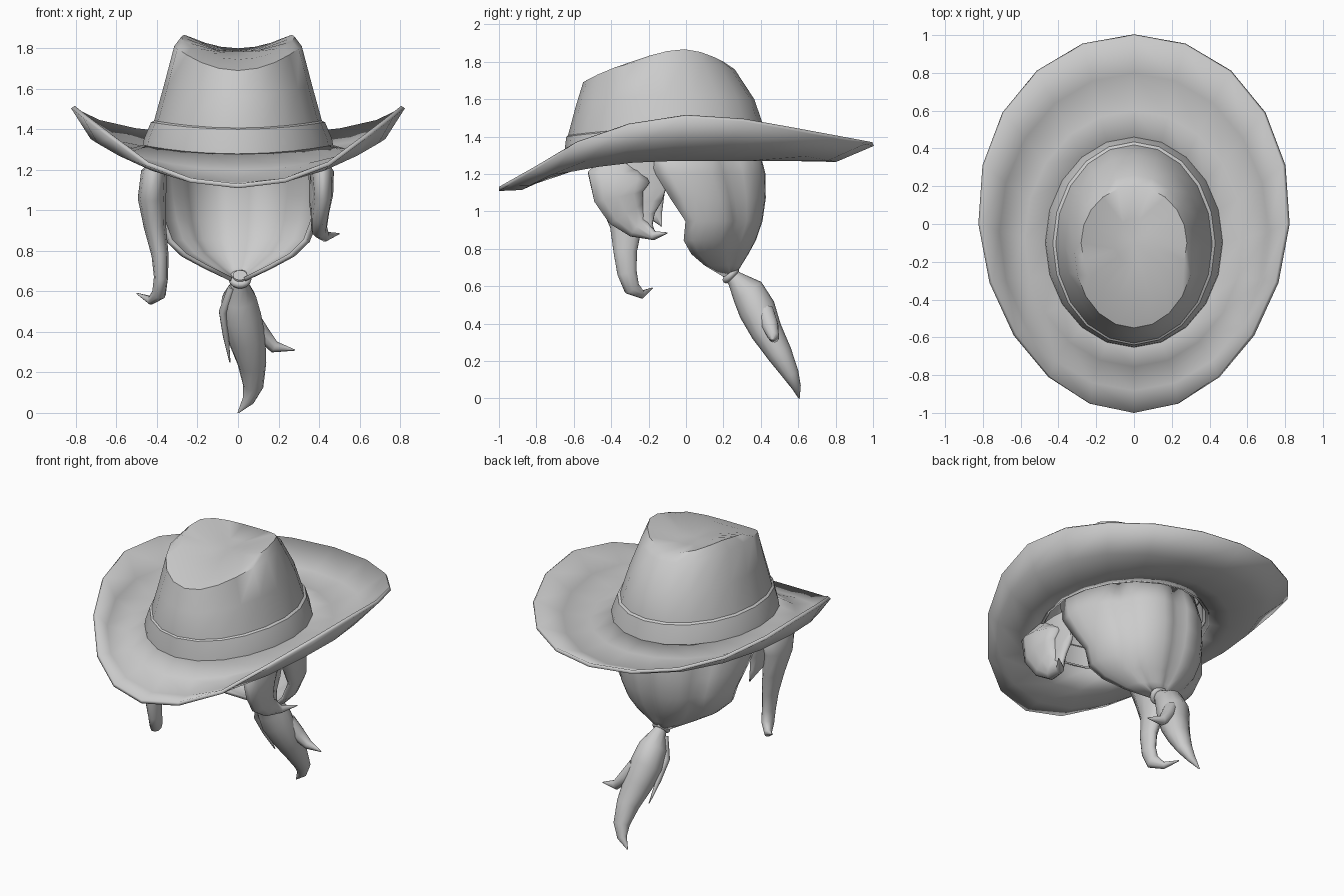
import bpy, math
from mathutils import Vector

if "Cube" in bpy.data.objects:
    bpy.data.objects.remove(bpy.data.objects["Cube"], do_unlink=True)

grey = bpy.data.materials.new("plain grey")
grey.use_nodes = True
grey.diffuse_color = (0.6, 0.6, 0.6, 1)
grey.node_tree.nodes["Principled BSDF"].inputs["Base Color"].default_value = grey.diffuse_color
N = 20


def loft(name, rings, closed=True, cap_end=False, cap_start=False, angle=50, thick=0):
    """Skin a stack of equally long point rings."""
    n = len(rings[0])
    verts = [p for ring in rings for p in ring]
    faces = []
    for r in range(len(rings) - 1):
        for i in range(n if closed else n - 1):
            j = (i + 1) % n
            faces.append((r * n + i, r * n + j, (r + 1) * n + j, (r + 1) * n + i))
    for use, row in ((cap_start, 0), (cap_end, len(rings) - 1)):
        if use:
            centre = sum((Vector(p) for p in rings[row]), Vector()) / n
            verts.append(centre)
            for i in range(n):
                a, b = row * n + i, row * n + (i + 1) % n
                faces.append((a, b, len(verts) - 1) if row else (b, a, len(verts) - 1))
    mesh = bpy.data.meshes.new(name)
    mesh.from_pydata(verts, [], faces)
    mesh.materials.append(grey)
    obj = bpy.data.objects.new(name, mesh)
    bpy.context.collection.objects.link(obj)
    bpy.ops.object.select_all(action='DESELECT')
    obj.select_set(True)
    bpy.context.view_layer.objects.active = obj
    bpy.ops.object.mode_set(mode='EDIT')
    bpy.ops.mesh.select_all(action='SELECT')
    bpy.ops.mesh.normals_make_consistent(inside=False)
    bpy.ops.object.mode_set(mode='OBJECT')
    bpy.ops.object.shade_smooth_by_angle(angle=math.radians(angle))
    if thick:
        mod = obj.modifiers.new("thickness", 'SOLIDIFY')
        mod.thickness = thick
        mod.offset = 0
    return obj


def oval(rx, front, back, side_z, front_z, back_z, power=2, peak=0):
    """Egg ring whose height varies from front to side to back."""
    ring = []
    for i in range(N):
        t = 2 * math.pi * i / N
        s = math.sin(t)
        end = front_z if s < peak else back_z
        u = abs(s - peak) / (1 + peak if s < peak else 1 - peak)
        ring.append((rx * math.cos(t), (front + back) / 2 + (back - front) / 2 * s,
                     side_z + (end - side_z) * u ** power))
    return ring


def interp(table, v):
    for (a, za), (b, zb) in zip(table, table[1:]):
        if v <= b:
            return za + (zb - za) * (v - a) / (b - a)
    return table[-1][1]


# Brim: egg outline, sides rolled up, front dipped
edge_z = [(-1, 1.12), (-.8, 1.235), (-.6, 1.36), (-.4, 1.44), (-.2, 1.49),
          (0, 1.51), (.3, 1.49), (.6, 1.435), (1, 1.36)]
rim = []
for k in range(N):
    t = 2 * math.pi * k / N
    y = math.sin(t)
    rim.append((.815 * math.cos(t) * (1 + .08 * y), y, interp(edge_z, y)))
base = oval(.455, -.64, .445, 1.315, 1.275, 1.31)
inner = oval(.58, -.75, .6, 1.28, 1.19, 1.28)
outer = oval(.72, -.88, .8, 1.36, 1.125, 1.275)
loft("hat_brim", [base, inner, outer, rim], thick=.022)

# Crown with a creased, sloping top
loft("hat_crown", [
    oval(.44, -.63, .43, 1.32, 1.28, 1.32),
    oval(.415, -.63, .42, 1.44, 1.41, 1.44),
    oval(.365, -.59, .365, 1.62, 1.56, 1.6),
    oval(.315, -.55, .26, 1.81, 1.69, 1.76),
    oval(.28, -.40, .2, 1.867, 1.745, 1.80, 1.7, .3),
    oval(.1, -.22, .03, 1.79, 1.77, 1.785)], cap_end=True, angle=42)

# Hat band
loft("hat_band", [
    oval(.475, -.655, .465, 1.29, 1.25, 1.29),
    oval(.465, -.65, .455, 1.35, 1.32, 1.35),
    oval(.43, -.64, .435, 1.435, 1.40, 1.435),
    oval(.41, -.625, .415, 1.445, 1.41, 1.445)], angle=40)

# Back hair: pleated open shell gathered into the tie
hair_rows = []
for z, rx, front, back in [(1.36, .41, -.22, .39), (1.2, .435, -.16, .43),
                           (1.07, .42, -.08, .43), (.95, .395, 0, .41),
                           (.85, .355, -.01, .375), (.78, .28, .03, .335),
                           (.72, .165, .1, .295), (.66, .035, .2, .255)]:
    row = []
    for i in range(25):
        a = math.pi * (i / 24 - .5)
        pleat = 1 - .07 * (1 - abs(math.sin(4 * a))) ** 2
        row.append((rx * math.sin(a) * pleat, front + (back - front) * math.cos(a) * pleat, z))
    hair_rows.append(row)
loft("back_hair", hair_rows, closed=False, angle=60, thick=.02)


def strand(name, path, sides=10):
    """Tapered tube; each path entry is x, y, z, half width, half depth."""
    pts = [Vector(p[:3]) for p in path]
    rings = []
    for i, p in enumerate(path):
        tan = (pts[min(i + 1, len(pts) - 1)] - pts[max(i - 1, 0)]).normalized()
        deep = tan.cross(Vector((1, 0, 0))).normalized()
        wide = deep.cross(tan)
        rings.append([pts[i] + wide * p[3] * math.cos(2 * math.pi * k / sides)
                      + deep * p[4] * math.sin(2 * math.pi * k / sides) for k in range(sides)])
    return loft(name, rings, cap_start=True, cap_end=True, angle=70)


# Face locks
strand("left_lock", [(.38, -.33, 1.25, .03, .12), (.415, -.36, 1.18, .06, .175),
                     (.42, -.36, 1.08, .05, .14), (.405, -.32, .99, .045, .11),
                     (.4, -.26, .915, .04, .065), (.43, -.17, .87, .025, .025),
                     (.5, -.1, .885, .003, .003)])
strand("right_lock", [(-.38, -.33, 1.25, .03, .12), (-.415, -.35, 1.18, .065, .175),
                      (-.425, -.34, 1.06, .07, .13), (-.41, -.32, .92, .055, .09),
                      (-.385, -.325, .78, .042, .065), (-.38, -.315, .67, .035, .055),
                      (-.39, -.29, .59, .035, .045), (-.43, -.235, .555, .022, .022),
                      (-.5, -.18, .59, .003, .003)])
strand("right_tuft", [(-.38, -.24, 1.27, .035, .13), (-.395, -.23, 1.13, .03, .14),
                      (-.39, -.21, 1.05, .025, .11), (-.38, -.16, .98, .02, .04),
                      (-.37, -.13, .92, .003, .003)])
strand("left_tuft", [(.38, -.25, 1.27, .035, .13), (.385, -.25, 1.13, .035, .15),
                     (.385, -.25, 1.05, .035, .13), (.39, -.24, .97, .03, .08),
                     (.4, -.21, .91, .025, .04), (.42, -.16, .86, .003, .003)])

# Hair tie
bpy.ops.mesh.primitive_torus_add(major_segments=14, minor_segments=8, major_radius=.038,
                                 minor_radius=.019, location=(.01, .24, .66),
                                 rotation=(math.radians(45), 0, 0))
tie = bpy.context.object
tie.name = "hair_tie"
tie.data.materials.append(grey)
bpy.ops.object.shade_smooth_by_angle(angle=math.radians(60))

# Ponytail with two loose ends
strand("ponytail", [(.01, .22, .68, .035, .035), (.01, .26, .64, .04, .045),
                    (.005, .33, .57, .085, .09), (.015, .38, .475, .1, .1),
                    (.045, .43, .36, .092, .085), (.07, .5, .24, .07, .068),
                    (.075, .56, .13, .05, .045), (.05, .59, .06, .03, .025),
                    (.0, .605, 0, .003, .003)], sides=12)
strand("ponytail_flick", [(.07, .42, .47, .04, .05), (.12, .45, .39, .04, .045),
                          (.18, .47, .325, .03, .028), (.28, .46, .31, .003, .003)])
strand("ponytail_wisp", [(-.03, .26, .62, .02, .02), (-.075, .31, .5, .02, .025),
                         (-.06, .37, .38, .015, .018), (-.04, .44, .25, .003, .003)])
